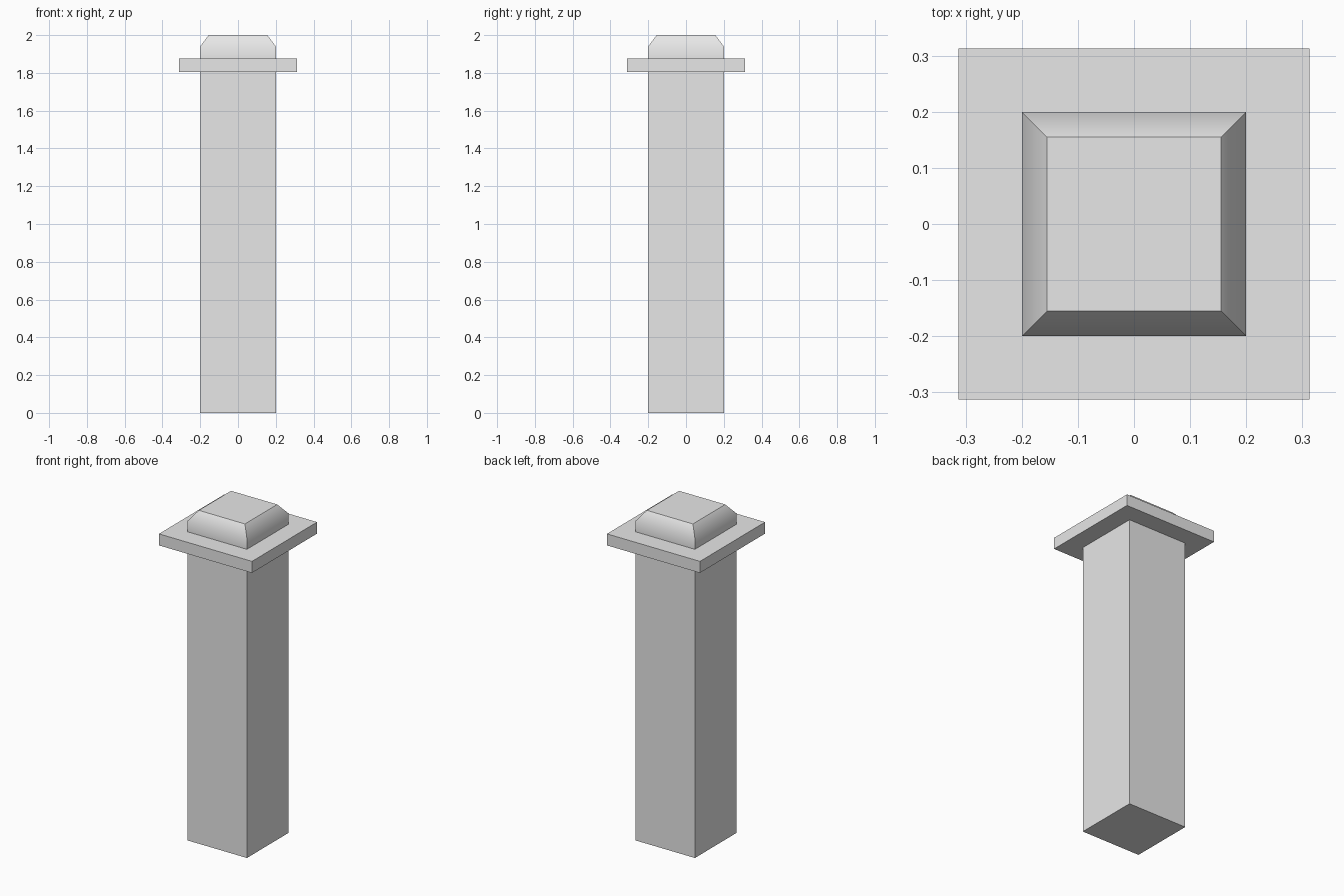
import bpy, bmesh, math

default = bpy.data.objects.get("Cube")
if default:
    bpy.data.objects.remove(default, do_unlink=True)

GREY = (0.8, 0.8, 0.8, 1)
stone = bpy.data.materials.new("light_grey")
stone.use_nodes = True
stone.diffuse_color = GREY
stone.node_tree.nodes["Principled BSDF"].inputs["Base Color"].default_value = GREY


def square_stack(name, sections):
    """Loft square sections, given as (half width, height), into a closed solid."""
    bm = bmesh.new()
    rings = [[bm.verts.new((sx * half, sy * half, z))
              for sx, sy in ((-1, -1), (1, -1), (1, 1), (-1, 1))]
             for half, z in sections]
    bm.faces.new(rings[0][::-1])
    bm.faces.new(rings[-1])
    for low, high in zip(rings, rings[1:]):
        for i in range(4):
            j = (i + 1) % 4
            bm.faces.new((low[i], low[j], high[j], high[i]))
    mesh = bpy.data.meshes.new(name)
    bm.to_mesh(mesh)
    bm.free()
    mesh.materials.append(stone)
    obj = bpy.data.objects.new(name, mesh)
    bpy.context.collection.objects.link(obj)
    return obj


# Square shaft and the flat collar plate on top of it
square_stack("post", [(0.2, 0), (0.2, 1.805)])
square_stack("collar", [(0.3125, 1.805), (0.3125, 1.875)])

# Cap with a softly shaded slope above its short upright sides
cap = square_stack("cap", [(0.2, 1.875), (0.2, 1.94), (0.155, 2.0)])
bpy.ops.object.select_all(action="DESELECT")
cap.select_set(True)
bpy.context.view_layer.objects.active = cap
bpy.ops.object.shade_smooth_by_angle(angle=math.radians(45))
